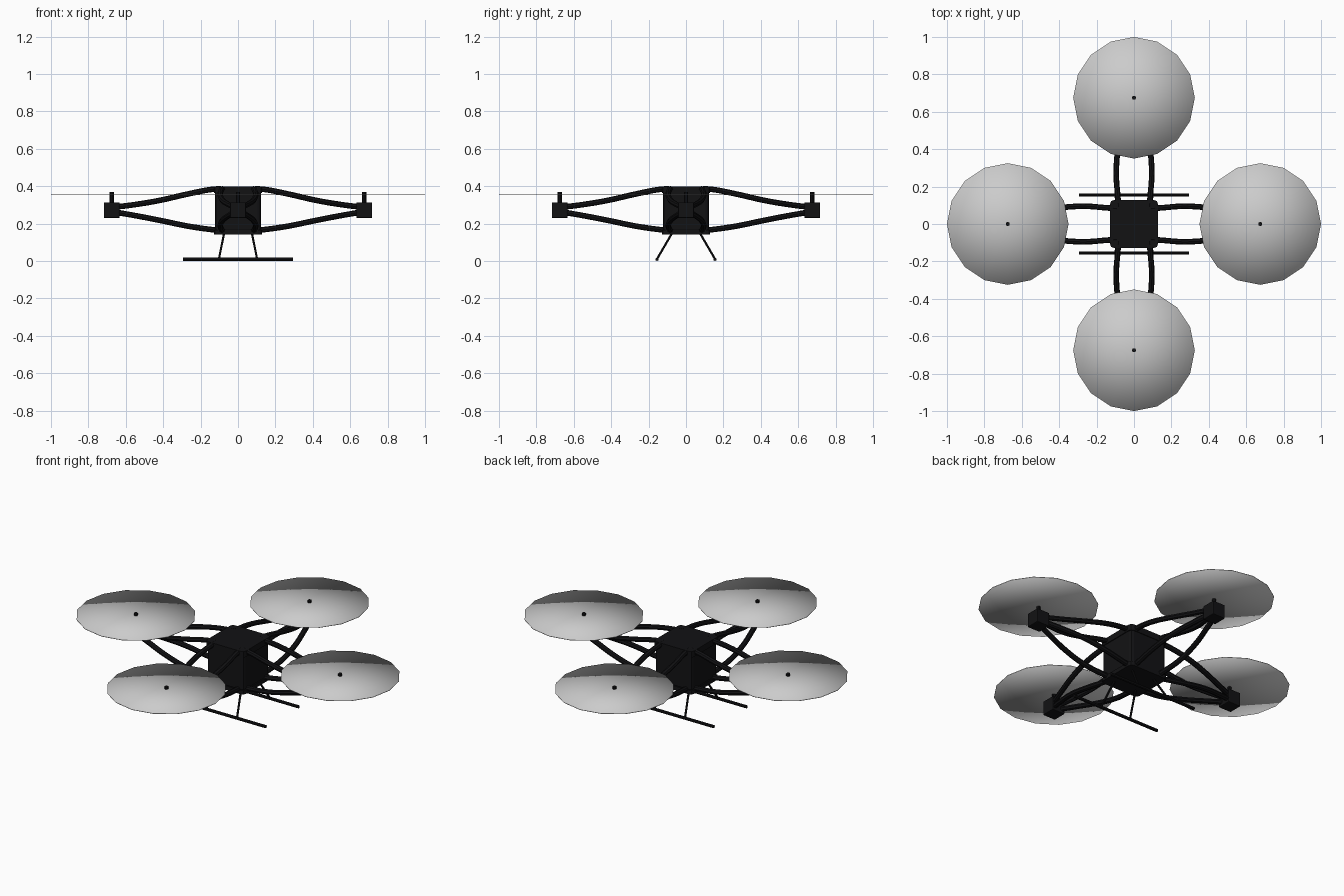
import bpy, math
from mathutils import Matrix, Vector

if "Cube" in bpy.data.objects:
    bpy.data.objects.remove(bpy.data.objects["Cube"])

black = bpy.data.materials.new("black_carbon")
black.diffuse_color = (0.006, 0.006, 0.007, 1)
black.use_nodes = True
black.node_tree.nodes["Principled BSDF"].inputs["Base Color"].default_value = black.diffuse_color


def box(name, center, size, bevel):
    bpy.ops.mesh.primitive_cube_add(size=1, location=center)
    ob = bpy.context.object
    ob.name = name
    ob.scale = size
    bpy.ops.object.transform_apply(location=False, rotation=False, scale=True)
    mod = ob.modifiers.new("bevel", 'BEVEL')
    mod.width = bevel
    mod.segments = 2
    ob.data.materials.append(black)
    return ob


def tube(name, points, radius, res=2):
    cu = bpy.data.curves.new(name, 'CURVE')
    cu.dimensions = '3D'
    cu.bevel_depth = radius
    cu.bevel_resolution = res
    cu.resolution_u = 5
    cu.use_fill_caps = True
    sp = cu.splines.new('BEZIER')
    sp.bezier_points.add(len(points) - 1)
    for bp, p in zip(sp.bezier_points, points):
        bp.co = p
        bp.handle_left_type = bp.handle_right_type = 'AUTO'
    ob = bpy.data.objects.new(name, cu)
    bpy.context.collection.objects.link(ob)
    bpy.ops.object.select_all(action='DESELECT')
    bpy.context.view_layer.objects.active = ob
    ob.select_set(True)
    bpy.ops.object.convert(target='MESH')
    ob = bpy.context.object
    ob.name = name
    ob.data.materials.append(black)
    bpy.ops.object.shade_smooth_by_angle()
    return ob


# central body with top and bottom plates
box("body", (0, 0, 0.272), (0.246, 0.246, 0.24), 0.02)
for name, z, h in (("top_plate", 0.381, 0.036), ("bottom_plate", 0.155, 0.024)):
    plate = box(name, (0, 0, z), (0.256, 0.256, h), 0.02)
    plate.modifiers["bevel"].limit_method = 'WEIGHT'
    w = plate.data.attributes.new("bevel_weight_edge", 'FLOAT', 'EDGE')
    for e in plate.data.edges:
        a, b = (plate.data.vertices[i].co for i in e.vertices)
        w.data[e.index].value = 1.0 if abs(a.z - b.z) > 0.001 else 0.0

# four arms: tubes, motor, shaft and rotor disc
upper = [(0.09, 0.083, 0.386), (0.14, 0.086, 0.383), (0.27, 0.095, 0.358),
         (0.42, 0.082, 0.324), (0.55, 0.05, 0.302), (0.66, 0.018, 0.288)]
lower = [(0.09, 0.083, 0.163), (0.14, 0.086, 0.168), (0.27, 0.095, 0.187),
         (0.42, 0.082, 0.218), (0.55, 0.05, 0.243), (0.66, 0.018, 0.262)]
for i in range(4):
    rot = Matrix.Rotation(i * math.pi / 2, 4, 'Z')
    for label, path in (("upper", upper), ("lower", lower)):
        for side in (1, -1):
            tube(f"arm_{i}_{label}_tube",
                 [rot @ Vector((x, y * side, z)) for x, y, z in path], 0.015)
    hub = rot @ Vector((0.675, 0, 0))
    box(f"motor_{i}", (hub.x, hub.y, 0.272), (0.084, 0.084, 0.084), 0.005)
    tube(f"shaft_{i}", [(hub.x, hub.y, 0.30), (hub.x, hub.y, 0.37)], 0.011)
    bpy.ops.mesh.primitive_cylinder_add(vertices=16, radius=0.325, depth=0.003,
                                        end_fill_type='TRIFAN',
                                        location=(hub.x, hub.y, 0.355))
    bpy.context.object.name = f"rotor_disc_{i}"
    bpy.ops.object.shade_smooth()

# landing skids and splayed legs
for s in (1, -1):
    tube("skid_rail", [(-0.293, s * 0.155, 0.009), (0.293, s * 0.155, 0.009)], 0.009)
    for t in (1, -1):
        tube("skid_leg", [(t * 0.072, s * 0.068, 0.16), (t * 0.102, s * 0.155, 0.011)], 0.006)
